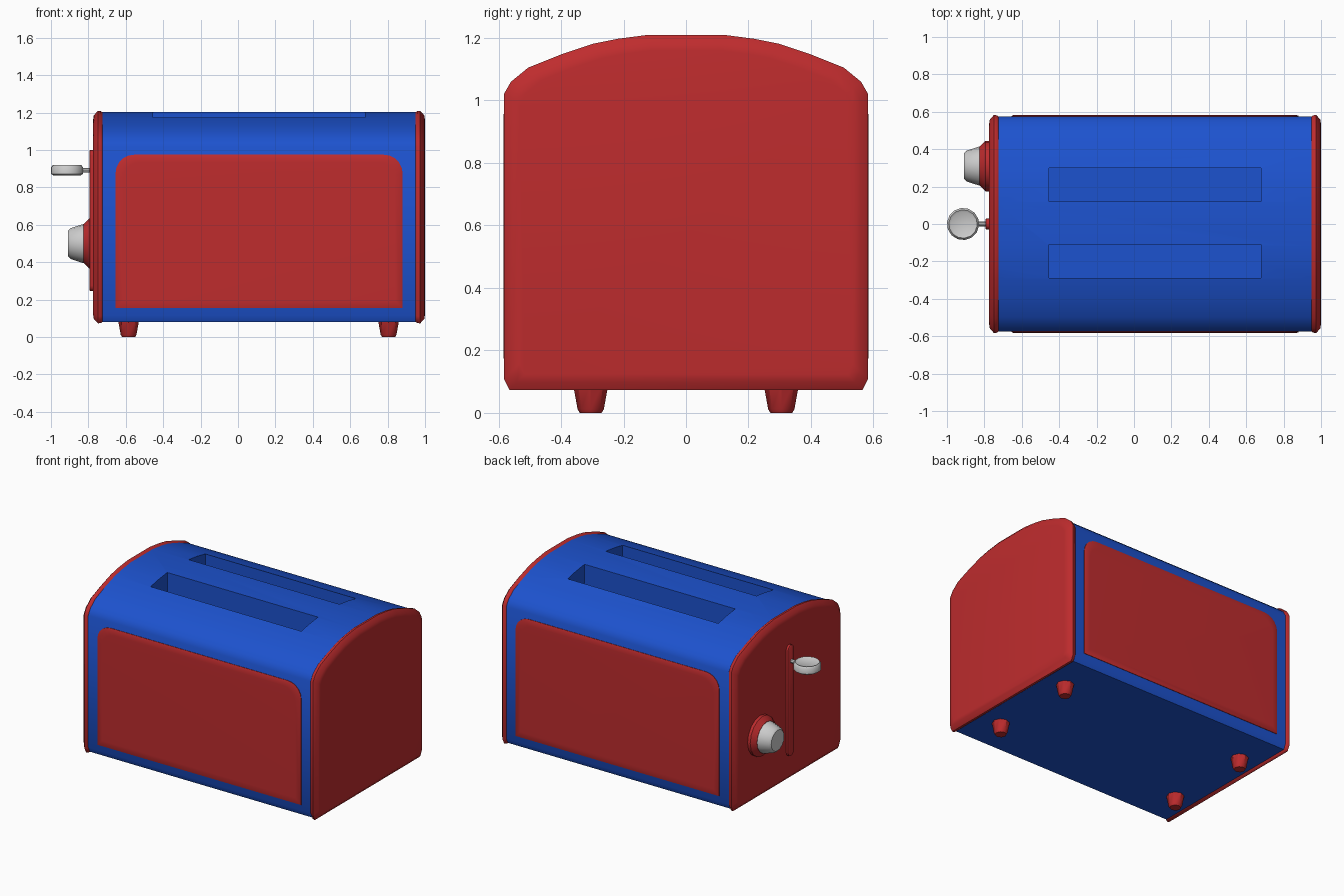
import bpy, bmesh, math
from mathutils import Vector

if "Cube" in bpy.data.objects:
    bpy.data.objects.remove(bpy.data.objects["Cube"])


def material(name, rgb):
    m = bpy.data.materials.new(name)
    m.diffuse_color = (*rgb, 1)
    m.use_nodes = True
    m.node_tree.nodes["Principled BSDF"].inputs["Base Color"].default_value = m.diffuse_color
    return m


RED = material("red", (0.52, 0.025, 0.027))
BLUE = material("blue", (0.012, 0.085, 0.62))


def loft(name, rings, mat=None, angle=50):
    """Skin a series of equal-length point rings and cap both ends."""
    bm = bmesh.new()
    vs = [[bm.verts.new(p) for p in r] for r in rings]
    n = len(vs[0])
    for a, b in zip(vs, vs[1:]):
        for i in range(n):
            j = (i + 1) % n
            bm.faces.new((a[i], a[j], b[j], b[i]))
    bm.faces.new(vs[0])
    bm.faces.new(vs[-1])
    bmesh.ops.recalc_face_normals(bm, faces=bm.faces)
    me = bpy.data.meshes.new(name)
    bm.to_mesh(me)
    bm.free()
    ob = bpy.data.objects.new(name, me)
    bpy.context.collection.objects.link(ob)
    if mat:
        me.materials.append(mat)
    smooth(ob, angle)
    return ob


def smooth(ob, angle):
    bpy.ops.object.select_all(action='DESELECT')
    ob.select_set(True)
    bpy.context.view_layer.objects.active = ob
    bpy.ops.object.shade_smooth_by_angle(angle=math.radians(angle))


def inset(profile, d):
    """Shrink a 2D profile by about d on every side."""
    us, ws = [p[0] for p in profile], [p[1] for p in profile]
    cu, cw = (min(us) + max(us)) / 2, (min(ws) + max(ws)) / 2
    su = 1 - 2 * d / (max(us) - min(us))
    sw = 1 - 2 * d / (max(ws) - min(ws))
    return [(cu + (u - cu) * su, cw + (w - cw) * sw) for u, w in profile]


def loft_x(name, profile, steps, mat):
    return loft(name, [[(x, y, z) for y, z in inset(profile, d)] for x, d in steps], mat)


def turned(name, centre, axis, steps, sides, mat=None, angle=40):
    """Round part: steps are (distance along axis, radius)."""
    axis = Vector(axis)
    u = axis.orthogonal().normalized()
    w = axis.cross(u)
    c = Vector(centre)
    rings = []
    for h, r in steps:
        rings.append([c + axis * h + r * (u * math.cos(t) + w * math.sin(t))
                      for t in (2 * math.pi * i / sides for i in range(sides))])
    return loft(name, rings, mat, angle)


# Domed cross-section shared by the body and the end caps
half = [(0.565, 0.073), (0.583, 0.11), (0.583, 1.02), (0.56, 1.06), (0.505, 1.105),
        (0.4, 1.147), (0.295, 1.182), (0.22, 1.197), (0.12, 1.21)]
section = half + [(-y, z) for y, z in reversed(half)]

# Body with two bread slots
body = loft_x("body", section, [(-0.74, 0.008), (0.965, 0.008)], BLUE)
for y in (-0.2, 0.21):
    bpy.ops.mesh.primitive_cube_add(size=1, location=(0.1125, y, 1.1))
    cutter = bpy.context.object
    cutter.scale = (1.135, 0.18, 0.6)
    cutter.hide_render = True
    mod = body.modifiers.new("slot", 'BOOLEAN')
    mod.operation = 'DIFFERENCE'
    mod.solver = 'EXACT'
    mod.object = cutter
    bpy.context.view_layer.objects.active = body
    bpy.ops.object.modifier_apply(modifier=mod.name)
    bpy.data.objects.remove(cutter)
smooth(body, 40)

# Rounded end caps
for name, x, s in (("left_end_cap", -0.775, 1), ("right_end_cap", 1.0, -1)):
    loft_x(name, section, [(x, 0.05), (x + s * 0.004, 0.025), (x + s * 0.026, 0.0),
                           (x + s * 0.042, 0.002), (x + s * 0.055, 0.012)], RED)

# Side panels with rounded top corners
R = 0.1
panel = [(-0.655, 0.155), (0.88, 0.155)]
for cx, start in ((0.88 - R, 0), (-0.655 + R, 90)):
    for i in range(6):
        t = math.radians(start + i * 18)
        panel.append((cx + R * math.cos(t), 0.975 - R + R * math.sin(t)))
for name, s in (("front_panel", -1), ("back_panel", 1)):
    steps = [(0.55, 0), (0.578, 0), (0.583, 0.012), (0.584, 0.04)]
    loft(name, [[(x, s * y, z) for x, z in inset(panel, d)] for y, d in steps], RED)

# Lever track
track = []
for cz, start in ((0.97, 0), (0.275, 180)):
    for i in range(7):
        t = math.radians(start + i * 30)
        track.append((0.03 * math.cos(t), cz + 0.03 * math.sin(t)))
loft_x("lever_track", track, [(-0.76, 0), (-0.79, 0), (-0.795, 0.006)], RED)

# Lever stem and dished round handle
turned("lever_stem", (-0.77, 0, 0.892), (-1, 0, 0), [(0, 0.013), (0.08, 0.013)], 8)
turned("lever_handle", (-0.914, 0, 0.863), (0, 0, 1),
       [(0, 0.072), (0.01, 0.086), (0.045, 0.086), (0.057, 0.076), (0.05, 0.064)], 14)

# Browning dial
turned("dial_base", (-0.76, 0.31, 0.5), (-1, 0, 0),
       [(0, 0.135), (0.035, 0.135), (0.065, 0.105)], 16, RED)
turned("dial_knob", (-0.82, 0.31, 0.5), (-1, 0, 0),
       [(0, 0.104), (0.012, 0.103), (0.076, 0.082), (0.088, 0.07)], 16)

# Feet
for fx, side in ((-0.585, "left"), (0.805, "right")):
    for fy, end in ((-0.305, "front"), (0.305, "back")):
        turned(f"{end}_{side}_foot", (fx, fy, 0), (0, 0, 1),
               [(0, 0.035), (0.012, 0.042), (0.1, 0.058)], 8, RED)
